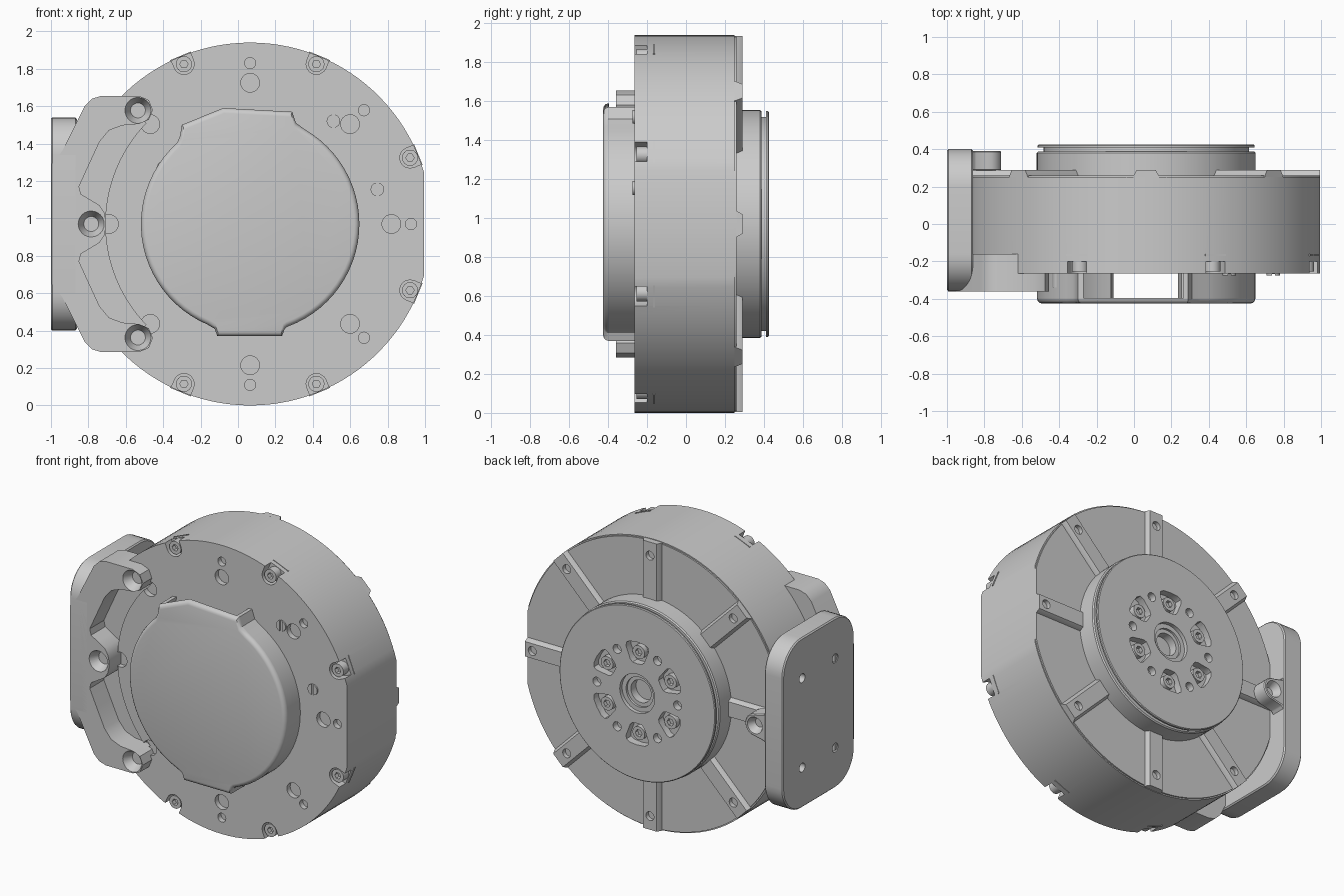
import bpy, bmesh, math
from mathutils import Vector

if "Cube" in bpy.data.objects:
    bpy.data.objects.remove(bpy.data.objects["Cube"])

CX, CZ, R = 0.065, 0.97, 0.97

metal = bpy.data.materials.new("grey metal")
metal.use_nodes = True
GREY = (0.6, 0.6, 0.6, 1)
metal.diffuse_color = GREY
metal.node_tree.nodes["Principled BSDF"].inputs["Base Color"].default_value = GREY


# ---- helpers ----
def along_y(u, v, d):
    return Vector((u, d, v))


def along_x(u, v, d):
    return Vector((d, u, v))


def radial(angle):
    """Profile (tangent, y) extruded outward from the axis."""
    c, s = math.cos(angle), math.sin(angle)
    return lambda u, v, d: Vector((CX + d * c - u * s, v, CZ + d * s + u * c))


def polar(r, deg, t=0.0):
    a = math.radians(deg)
    return (CX + r * math.cos(a) - t * math.sin(a), CZ + r * math.sin(a) + t * math.cos(a))


def circle(p, r, n=24):
    return [(p[0] + r * math.cos(2 * math.pi * i / n), p[1] + r * math.sin(2 * math.pi * i / n))
            for i in range(n)]


def loft(bm, layers, place=along_y):
    """Closed solid through (outline, depth) layers."""
    rings = [[bm.verts.new(place(u, v, d)) for u, v in pts] for pts, d in layers]
    bm.faces.new(rings[0])
    bm.faces.new(rings[-1][::-1])
    for near, far in zip(rings, rings[1:]):
        for i in range(len(near)):
            j = (i + 1) % len(near)
            bm.faces.new((near[j], near[i], far[i], far[j]))


def solid(bm, pts, a, b, place=along_y):
    loft(bm, [(pts, a), (pts, b)], place)


def finish(bm, name, bevel=0.0):
    bmesh.ops.recalc_face_normals(bm, faces=bm.faces)
    mesh = bpy.data.meshes.new(name)
    bm.to_mesh(mesh)
    bm.free()
    mesh.materials.append(metal)
    ob = bpy.data.objects.new(name, mesh)
    bpy.context.collection.objects.link(ob)
    if bevel:
        mod = ob.modifiers.new("bevel", 'BEVEL')
        mod.width, mod.segments, mod.limit_method = bevel, 1, 'ANGLE'
        mod.angle_limit = math.radians(35)
    return ob


def cut(ob, bm):
    cutter = finish(bm, "cutter")
    cutter.hide_render = True
    mod = ob.modifiers.new("cut", 'BOOLEAN')
    mod.operation, mod.solver, mod.object = 'DIFFERENCE', 'EXACT', cutter
    with bpy.context.temp_override(object=ob, active_object=ob, selected_objects=[ob]):
        for m in list(ob.modifiers):
            bpy.ops.object.modifier_apply(modifier=m.name)
    bpy.data.objects.remove(cutter)


def clipped_disc(r):
    """Round disc with a flat on each side."""
    half = math.degrees(math.acos(0.93 / r))
    sweep = 180 - 2 * half
    return [polar(r, start + half + sweep * i / 48) for start in (0, 180) for i in range(49)]


def mirror_z(pts):
    return pts + [(x, 2 * CZ - z) for x, z in reversed(pts)]


BOLT_ANGLES = [22.5, 67.5, 112.5, 247.5, 292.5, 337.5]

# ---- housing with flats, dowel holes, bolt notches and bracket recess ----
bm = bmesh.new()
solid(bm, clipped_disc(R), -0.265, 0.25)
housing = finish(bm, "housing")
bm = bmesh.new()
for k in range(8):
    solid(bm, circle(polar(0.755, 45 * k), 0.05), -0.3, -0.23)
    if k not in (3, 4, 5):
        solid(bm, circle(polar(0.86, 45 * k), 0.03, 16), -0.3, -0.23)
cut(housing, bm)
bm = bmesh.new()
for a in BOLT_ANGLES:
    notch = [polar(0.925 + 0.055 * math.cos(t), a, 0.055 * math.sin(t))
             for t in [math.pi * (0.5 + i / 8) for i in range(9)]]
    solid(bm, notch + [polar(1.05, a, -0.055), polar(1.05, a, 0.055)], -0.3, -0.2)
cut(housing, bm)
bm = bmesh.new()
arc = [polar(0.775, 136 + 2 * i) for i in range(45)]
solid(bm, arc + [polar(1.1, 224 - 8 * i) for i in range(12)], -0.3, -0.21)
cut(housing, bm)

# ---- housing screws with hex sockets, side marks and slotted pins ----
bm, sockets = bmesh.new(), bmesh.new()
for a in BOLT_ANGLES:
    solid(bm, circle(polar(0.925, a), 0.043), -0.255, -0.19)
    solid(sockets, circle(polar(0.925, a), 0.022, 6), -0.3, -0.225)
screws = finish(bm, "housing_screws")
cut(screws, sockets)

bm = bmesh.new()
for a in BOLT_ANGLES:
    solid(bm, [(-0.06, -0.17), (0.06, -0.17), (0.06, -0.16), (-0.06, -0.16)],
          R - 0.03, R + 0.003, radial(math.radians(a)))
finish(bm, "side_marks")

bm, slots = bmesh.new(), bmesh.new()
for x, z in [(0.51, 1.52), (0.745, 1.155)]:
    solid(bm, circle((x, z), 0.036), -0.275, -0.24)
    solid(slots, [(x - 0.008, z - 0.05), (x + 0.008, z - 0.05),
                  (x + 0.008, z + 0.05), (x - 0.008, z + 0.05)], -0.3, -0.268)
pins = finish(bm, "slotted_pins")
cut(pins, slots)

# ---- hollow front cover: rounded cap and two side walls, open at top and bottom ----
right_side = [(0.235, 0.37), (0.25, 0.41)] + [polar(0.584, a) for a in range(-70, 61, 5)]
right_side += [(0.31, 1.51), (0.29, 1.57)]
left_side = [(-0.30, 1.50), (-0.31, 1.44)] + [polar(0.584, a) for a in range(132, 250, 5)]
left_side += [(-0.125, 0.41), (-0.11, 0.37)]
outline = right_side + [(-0.08, 1.59)] + left_side


def shrunk(s):
    return [(CX + (x - CX) * s, CZ + (z - CZ) * s) for x, z in outline]


bm = bmesh.new()
loft(bm, [(shrunk(0.955), -0.425), (shrunk(0.975), -0.422), (shrunk(0.992), -0.413),
          (outline, -0.4), (outline, -0.395)])
finish(bm, "front_cover_cap")
bm = bmesh.new()
solid(bm, right_side + [(0.265, 1.57)] + [polar(0.55, a) for a in range(65, -71, -5)],
      -0.396, -0.255)
solid(bm, left_side + [polar(0.55, a) for a in range(250, 129, -5)] + [(-0.27, 1.505)],
      -0.396, -0.255)
finish(bm, "front_cover_walls")
bm = bmesh.new()
solid(bm, circle((-0.4, 1.27), 0.035), -0.34, -0.25)
finish(bm, "cover_pin")

# ---- back cover plate and radial ribs ----
bm = bmesh.new()
solid(bm, clipped_disc(0.962), 0.24, 0.26)
finish(bm, "back_plate")
bm, holes = bmesh.new(), bmesh.new()
for k in range(8):
    end = 0.93 if k in (0, 4) else 0.966
    solid(bm, [(-0.068, 0.24), (0.068, 0.24), (0.068, 0.258), (0.05, 0.29), (-0.05, 0.29),
               (-0.068, 0.258)], 0.58, end, radial(math.radians(45 * k)))
    solid(holes, circle(polar(0.875, 45 * k), 0.03, 16), 0.262, 0.35)
ribs = finish(bm, "back_ribs")
cut(ribs, holes)

# ---- turned output hub ----
profile = [(0, 0.33), (0.075, 0.33), (0.075, 0.385), (0.1, 0.385), (0.1, 0.4), (0.13, 0.4),
           (0.13, 0.425), (0.575, 0.425), (0.58, 0.42), (0.58, 0.41), (0.55, 0.41),
           (0.55, 0.388), (0.578, 0.388), (0.585, 0.38), (0.585, 0.25), (0, 0.25)]
bm = bmesh.new()
ring = [bm.verts.new((CX + r, y, CZ)) for r, y in profile]
edges = [bm.edges.new(p) for p in zip(ring, ring[1:])]
bmesh.ops.spin(bm, geom=ring + edges, cent=(CX, 0, CZ), axis=(0, 1, 0),
               angle=2 * math.pi, steps=96)
bmesh.ops.remove_doubles(bm, verts=bm.verts, dist=0.0005)
hub = finish(bm, "output_hub")
bm, bolts, sockets = bmesh.new(), bmesh.new(), bmesh.new()
half = [(0.2, 0.0), (0.203, 0.035), (0.22, 0.052), (0.3, 0.083), (0.325, 0.08),
        (0.34, 0.055), (0.345, 0.0)]
pocket = half + [(r, -t) for r, t in half[-2:0:-1]]
for k in range(6):
    a = 90 + 60 * k
    solid(bm, [polar(r, a, t) for r, t in pocket], 0.375, 0.5)
    solid(bm, circle(polar(0.3, a + 30), 0.03, 16), 0.38, 0.5)
    solid(bolts, circle(polar(0.272, a), 0.045), 0.37, 0.41)
    solid(sockets, circle(polar(0.272, a), 0.025, 6), 0.385, 0.5)
cut(hub, bm)
hub_bolts = finish(bolts, "hub_bolts")
cut(hub_bolts, sockets)

# ---- side mounting plate ----
bm = bmesh.new()
corners = [(0.2, 1.34, 0), (-0.16, 1.34, 90), (-0.16, 0.6, 180), (0.2, 0.6, 270)]
plate = [(y + 0.2 * math.cos(math.radians(a + t)), z + 0.2 * math.sin(math.radians(a + t)))
         for y, z, a in corners for t in range(0, 91, 10)]
solid(bm, plate, -1.0, -0.862, along_x)
mount = finish(bm, "mounting_plate", 0.008)
bm = bmesh.new()
for y in (-0.155, 0.195):
    for z in (0.67, 1.27):
        solid(bm, circle((y, z), 0.03, 16), -1.1, -0.93, along_x)
cut(mount, bm)

# ---- front bracket with three countersunk arms ----
upper = [(-0.995, 1.29), (-0.94, 1.36), (-0.82, 1.6), (-0.78, 1.64), (-0.73, 1.655),
         (-0.53, 1.655), (-0.477, 1.633), (-0.455, 1.58), (-0.477, 1.527), (-0.53, 1.505),
         (-0.62, 1.497), (-0.69, 1.47), (-0.74, 1.41), (-0.8, 1.28), (-0.85, 1.17),
         (-0.84, 1.13), (-0.79, 1.1), (-0.74, 1.07), (-0.715, 1.03), (-0.707, 0.99)]
bm = bmesh.new()
solid(bm, mirror_z(upper), -0.36, -0.16)
bracket = finish(bm, "front_bracket")
bm = bmesh.new()
for p in mirror_z([(-0.535, 1.577)]) + [(-0.785, CZ)]:
    loft(bm, [(circle(p, 0.072), -0.365), (circle(p, 0.04), -0.3)])
cut(bracket, bm)

# ---- back tab holding the plate to the rib ----
bm = bmesh.new()
tab = [(-0.9, CZ - 0.17), (-0.85, CZ - 0.09), (-0.785, CZ - 0.075)]
tab += [(-0.785 + 0.075 * math.cos(t), CZ + 0.075 * math.sin(t))
        for t in [math.pi * (i / 10 - 0.5) for i in range(1, 10)]]
solid(bm, tab + [(x, 2 * CZ - z) for x, z in tab[2::-1]], 0.285, 0.39)
back_tab = finish(bm, "back_tab", 0.006)
bm = bmesh.new()
loft(bm, [(circle((-0.785, CZ), 0.058), 0.395), (circle((-0.785, CZ), 0.03), 0.34)])
cut(back_tab, bm)

# ---- smooth round walls, keep edges crisp ----
bpy.ops.object.select_all(action='DESELECT')
for ob in bpy.context.collection.objects:
    if ob.type == 'MESH' and metal.name in ob.data.materials:
        ob.select_set(True)
        bpy.context.view_layer.objects.active = ob
bpy.ops.object.shade_smooth_by_angle(angle=math.radians(30))
